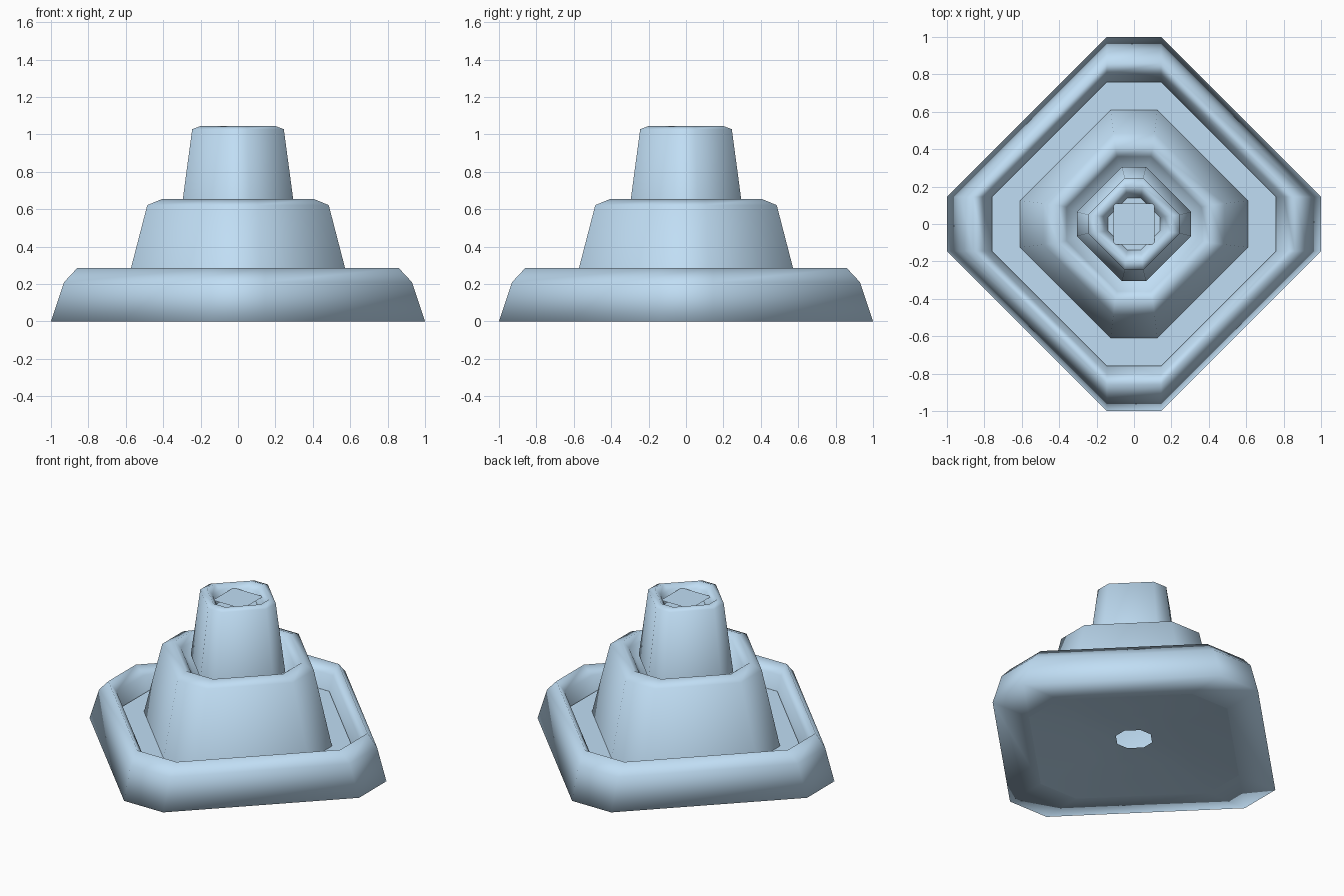
import bpy, bmesh, math

if "Cube" in bpy.data.objects:
    bpy.data.objects.remove(bpy.data.objects["Cube"])

# One pale blue for every part
blue = bpy.data.materials.new("pale_blue")
blue.diffuse_color = (.53, .73, .91, 1)
blue.use_nodes = True
blue.node_tree.nodes["Principled BSDF"].inputs["Base Color"].default_value = blue.diffuse_color


def octagon(r, b, z):
    # Diamond with clipped corners: r = reach along the axes, b = half corner width
    return [(r, -b, z), (r, b, z), (b, r, z), (-b, r, z),
            (-r, b, z), (-r, -b, z), (-b, -r, z), (b, -r, z)]


def shell(name, profile, cap=False, angle=65):
    # Loft clipped-diamond rings through a (reach, corner, height) profile
    bm = bmesh.new()
    rings = [[bm.verts.new(p) for p in octagon(*s)] for s in profile]
    for lo, hi in zip(rings, rings[1:]):
        for i in range(8):
            j = (i + 1) % 8
            bm.faces.new((lo[i], lo[j], hi[j], hi[i]))
    if cap:
        bm.faces.new(rings[-1])
    mesh = bpy.data.meshes.new(name)
    bm.to_mesh(mesh)
    bm.free()
    mesh.materials.append(blue)
    obj = bpy.data.objects.new(name, mesh)
    bpy.context.collection.objects.link(obj)
    bpy.context.view_layer.objects.active = obj
    bpy.ops.object.select_all(action='DESELECT')
    obj.select_set(True)
    bpy.ops.object.shade_smooth_by_angle(angle=math.radians(angle))
    return obj


# Wide lower basin: closed rim, softly shaded all round
shell("lower_basin", [(.715, .14, 0), (1.0, .145, 0), (.93, .145, .21), (.86, .145, .285),
                      (.80, .145, .23), (.755, .145, .10)], angle=180)

# Shallow recess under the basin
shell("basin_underside", [(.11, .04, .05), (.34, .09, .04), (.715, .14, 0)], angle=180)

# Flat water ring in the lower basin
shell("water_ring", [(.61, .125, .14), (.76, .145, .14)][::-1])

# Middle tier with its own rim and dished floor
shell("middle_tier", [(.61, .125, .14), (.485, .11, .622), (.405, .10, .655),
                      (.36, .09, .62), (.32, .075, .55), (.10, .03, .56)], cap=True)

# Top tier with a small cup
shell("top_tier", [(.305, .065, .58), (.245, .05, 1.028), (.20, .045, 1.045),
                   (.16, .04, 1.01), (.14, .035, .95), (.06, .02, .95)], cap=True)

# Square water surface in the top cup
bpy.ops.mesh.primitive_plane_add(size=.22, location=(0, 0, 1.015))
bpy.context.object.name = "top_water"
bpy.context.object.data.materials.append(blue)
